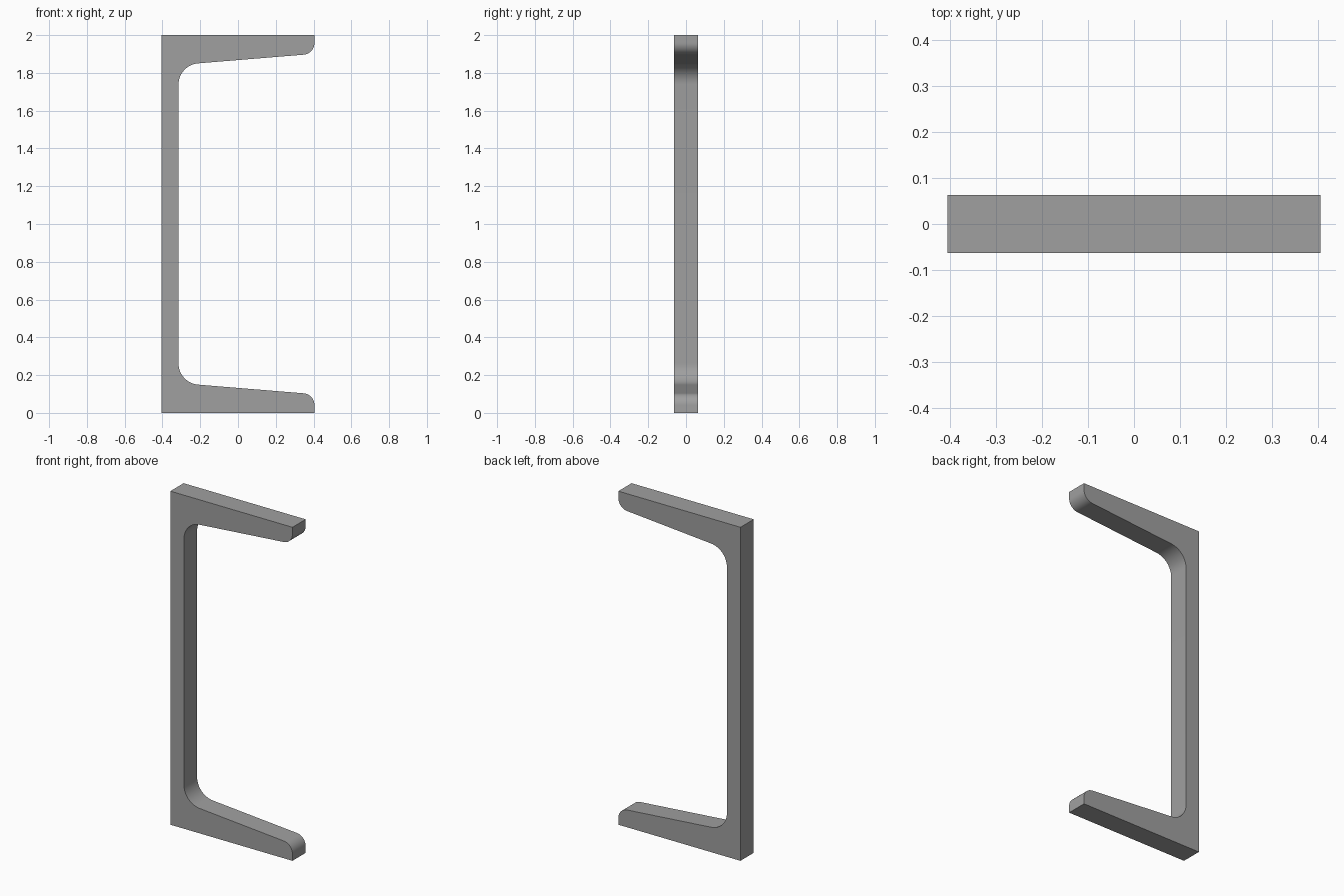
import bpy, bmesh, math
from mathutils import Vector

if "Cube" in bpy.data.objects:
    bpy.data.objects.remove(bpy.data.objects["Cube"])

HALF_W, HEIGHT, DEPTH = 0.405, 2.0, 0.125
WEB_X = -0.315                      # inner face of the web
ROOT_Z, TOE_Z = 0.158, 0.099        # sloped flange height at web and at tip


def fillet(prev, corner, nxt, radius, steps=12):
    """Points of a tangent arc that rounds a corner."""
    p, c, n = Vector(prev), Vector(corner), Vector(nxt)
    a, b = (p - c).normalized(), (n - c).normalized()
    half = a.angle(b) / 2
    centre = c + (a + b).normalized() * radius / math.sin(half)
    t = radius / math.tan(half)
    start, end = c + a * t - centre, c + b * t - centre
    sweep = start.angle(end)
    return [centre + (start * math.sin((1 - i / steps) * sweep)
                      + end * math.sin(i / steps * sweep)) / math.sin(sweep)
            for i in range(steps + 1)]


# Lower half of the channel profile, from outer corner to web
tip, toe, root = (HALF_W, 0), (HALF_W, TOE_Z), (WEB_X, ROOT_Z)
lower = [Vector((-HALF_W, 0)), Vector(tip)]
lower += fillet(tip, toe, root, 0.063)
lower += fillet(toe, root, (WEB_X, 1), 0.113)
# Upper half is the mirror image
profile = lower + [Vector((p.x, HEIGHT - p.y)) for p in reversed(lower)]

# Extrude the profile through the depth
bm = bmesh.new()
face = bm.faces.new([bm.verts.new((p.x, -DEPTH / 2, p.y)) for p in profile])
ext = bmesh.ops.extrude_face_region(bm, geom=[face], use_keep_orig=True)
bmesh.ops.translate(bm, vec=(0, DEPTH, 0),
                    verts=[v for v in ext["geom"] if isinstance(v, bmesh.types.BMVert)])
bmesh.ops.recalc_face_normals(bm, faces=bm.faces)
mesh = bpy.data.meshes.new("channel_section")
bm.to_mesh(mesh)
bm.free()

channel = bpy.data.objects.new("channel_section", mesh)
bpy.context.collection.objects.link(channel)

steel = bpy.data.materials.new("steel grey")
steel.diffuse_color = (0.35, 0.35, 0.35, 1)
steel.use_nodes = True
steel.node_tree.nodes["Principled BSDF"].inputs["Base Color"].default_value = steel.diffuse_color
mesh.materials.append(steel)

# Smooth the fillets, keep the corners sharp
bpy.context.view_layer.objects.active = channel
channel.select_set(True)
bpy.ops.object.shade_smooth_by_angle(angle=math.radians(30))
